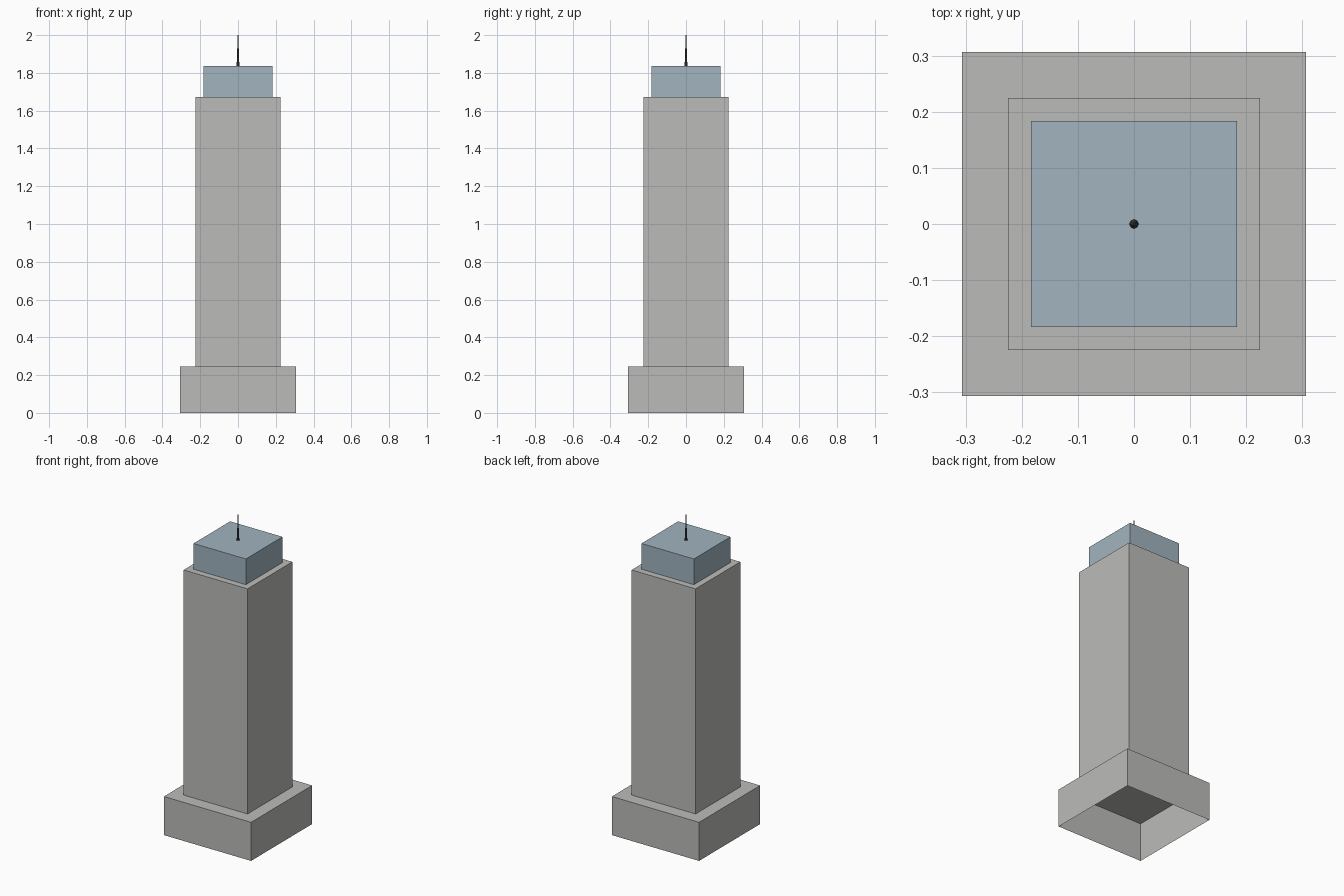
import bpy
import bmesh

cube = bpy.data.objects.get("Cube")
if cube:
    bpy.data.objects.remove(cube, do_unlink=True)

U = 2 / 98  # design module: the whole tower is 98 modules tall


def material(name, rgb):
    mat = bpy.data.materials.new(name)
    mat.use_nodes = True
    mat.diffuse_color = (*rgb, 1)
    mat.node_tree.nodes["Principled BSDF"].inputs["Base Color"].default_value = (*rgb, 1)
    return mat


def finish(name, bm, mat):
    mesh = bpy.data.meshes.new(name)
    bm.to_mesh(mesh)
    bm.free()
    mesh.materials.append(mat)
    obj = bpy.data.objects.new(name, mesh)
    bpy.context.collection.objects.link(obj)
    return obj


def block(name, width, bottom, top, mat):
    """Square block, open underneath; sizes in modules."""
    bm = bmesh.new()
    bmesh.ops.create_cube(bm, size=1)
    for v in bm.verts:
        v.co.x *= width * U
        v.co.y *= width * U
        v.co.z = (top if v.co.z > 0 else bottom) * U
    base = [f for f in bm.faces if f.normal.z < -0.5]
    bmesh.ops.delete(bm, geom=base, context='FACES_ONLY')
    return finish(name, bm, mat)


def mast(name, profile, mat, sides=8):
    """Stack of tapering rings from (radius, height) pairs in modules."""
    bm = bmesh.new()
    previous = None
    for radius, height in profile:
        ring = bmesh.ops.create_circle(bm, segments=sides, radius=radius * U)["verts"]
        for v in ring:
            v.co.z = height * U
        if previous:
            for i in range(sides):
                j = (i + 1) % sides
                bm.faces.new((previous[i], previous[j], ring[j], ring[i]))
        previous = ring
    bm.faces.new(previous)
    bmesh.ops.recalc_face_normals(bm, faces=bm.faces[:])
    return finish(name, bm, mat)


concrete = material("concrete grey", (0.50, 0.50, 0.485))
glass = material("pale blue glass", (0.355, 0.455, 0.52))
steel = material("dark steel", (0.07, 0.07, 0.07))

# Stacked square volumes
block("podium", 30, 0, 12, concrete)
block("tower_shaft", 22, 12, 82, concrete)
block("crown", 18, 82, 90, glass)

# Roof antenna with a small foot
mast("antenna", [(0.4, 90), (0.35, 90.6), (0.25, 92.5), (0.1, 98)], steel)
